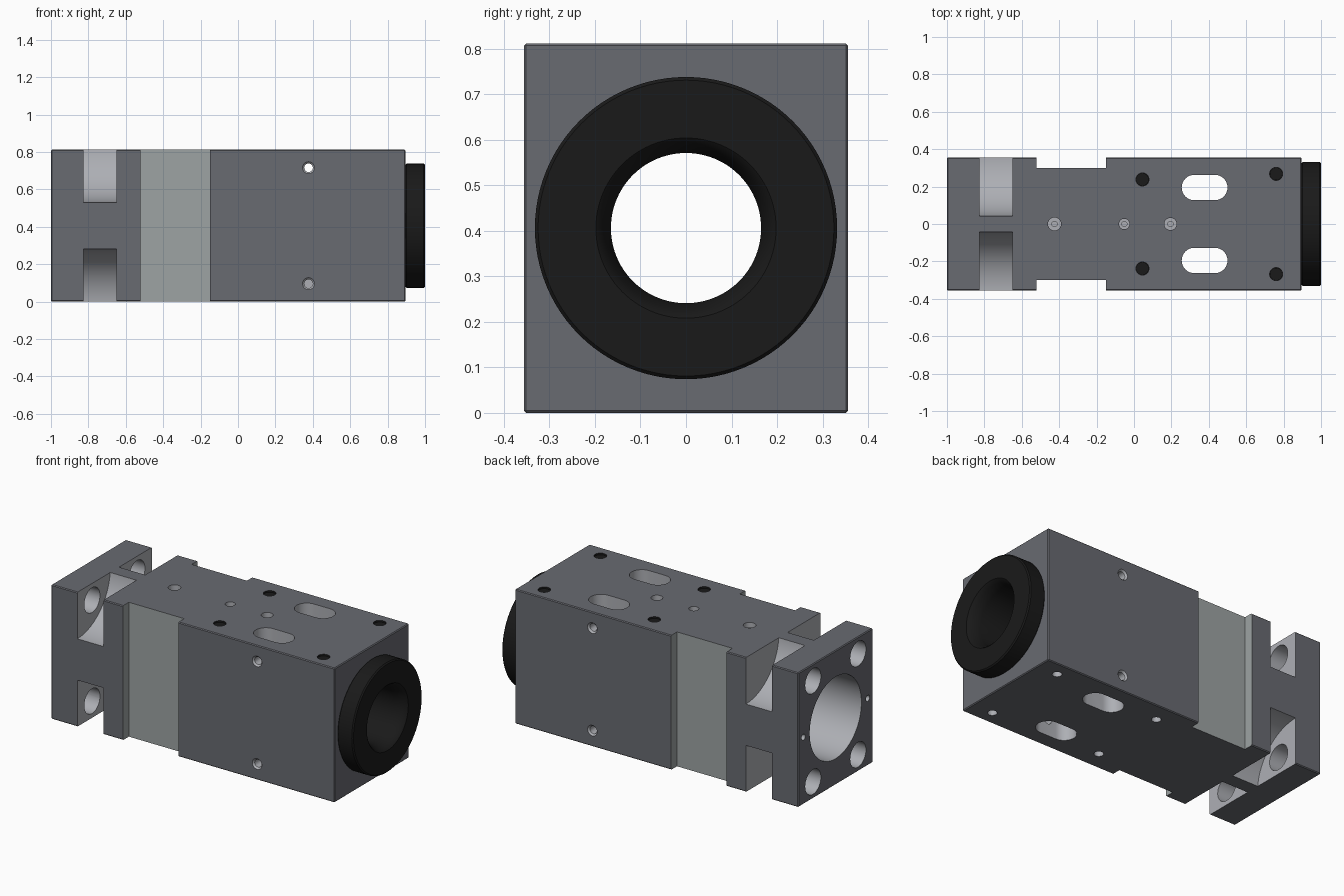
import bpy, bmesh, math
from mathutils import Matrix, Vector

if "Cube" in bpy.data.objects:
    bpy.data.objects.remove(bpy.data.objects["Cube"])

H = 0.812
CZ = H / 2


def material(name, rgb):
    m = bpy.data.materials.new(name)
    m.diffuse_color = (*rgb, 1)
    m.use_nodes = True
    m.node_tree.nodes["Principled BSDF"].inputs["Base Color"].default_value = m.diffuse_color
    return m


BODY = material("dark_grey", (0.14, 0.145, 0.165))
METAL = material("machined_grey", (0.42, 0.43, 0.46))
RECESS = material("recess_grey", (0.34, 0.37, 0.37))
BLACK = material("black", (0.01, 0.01, 0.01))


def finish(bm, name, mat):
    bmesh.ops.recalc_face_normals(bm, faces=bm.faces)
    me = bpy.data.meshes.new(name)
    bm.to_mesh(me)
    bm.free()
    me.materials.append(mat)
    ob = bpy.data.objects.new(name, me)
    bpy.context.collection.objects.link(ob)
    return ob


def box(name, lo, hi, mat):
    lo, hi = Vector(lo), Vector(hi)
    bm = bmesh.new()
    bmesh.ops.create_cube(bm, size=1, matrix=Matrix.Translation((lo + hi) / 2)
                          @ Matrix.Diagonal((*(hi - lo), 1)))
    return finish(bm, name, mat)


def rod(name, axis, start, end, r, mat, r2=None, seg=32):
    a, b = Vector(start), Vector(end)
    turn = {"x": Matrix.Rotation(math.pi / 2, 4, "Y"),
            "y": Matrix.Rotation(-math.pi / 2, 4, "X"),
            "z": Matrix.Identity(4)}[axis]
    bm = bmesh.new()
    bmesh.ops.create_cone(bm, cap_ends=True, segments=seg, radius1=r,
                          radius2=r if r2 is None else r2, depth=(b - a).length,
                          matrix=Matrix.Translation((a + b) / 2) @ turn)
    return finish(bm, name, mat)


def slot(name, x0, x1, y, r, z0, z1, mat):
    bm = bmesh.new()
    vs = []
    for cx, a0 in ((x1 - r, -90), (x0 + r, 90)):
        for i in range(17):
            a = math.radians(a0 + i * 180 / 16)
            vs.append(bm.verts.new((cx + r * math.cos(a), y + r * math.sin(a), z0)))
    f = bm.faces.new(vs)
    ext = bmesh.ops.extrude_face_region(bm, geom=[f])
    top = [v for v in ext["geom"] if isinstance(v, bmesh.types.BMVert)]
    bmesh.ops.translate(bm, verts=top, vec=(0, 0, z1 - z0))
    return finish(bm, name, mat)


def smooth(ob):
    bpy.ops.object.select_all(action="DESELECT")
    ob.select_set(True)
    bpy.context.view_layer.objects.active = ob
    bpy.ops.object.shade_smooth_by_angle(angle=math.radians(30))


def cut(target, cutter):
    bpy.context.view_layer.objects.active = target
    m = target.modifiers.new("cut", "BOOLEAN")
    m.operation, m.object, m.solver = "DIFFERENCE", cutter, "EXACT"
    m.material_mode = "TRANSFER"
    bpy.ops.object.modifier_apply(modifier=m.name)
    bpy.data.objects.remove(cutter)


# Housing block with slightly broken edges
body = box("housing", (-1, -0.356, 0), (0.895, 0.356, H), BODY)
bpy.context.view_layer.objects.active = body
bev = body.modifiers.new("bevel", "BEVEL")
bev.width, bev.segments = 0.005, 1
bpy.ops.object.modifier_apply(modifier=bev.name)

# Main bore
cut(body, rod("c", "x", (-1.1, 0, CZ), (1, 0, CZ), 0.247, METAL, seg=96))

for s in (-1, 1):
    # Side recess and elongated windows
    cut(body, box("c", (-0.52, min(s * 0.3, s * 0.5), -0.1),
                  (-0.15, max(s * 0.3, s * 0.5), H + 0.1), RECESS))
    cut(body, slot("c", 0.255, 0.50, s * 0.195, 0.068, -0.1, H + 0.1, METAL))
    # Small locating hole in the flange face
    cut(body, rod("c", "x", (-1.1, s * 0.307, CZ), (-0.92, s * 0.307, CZ), 0.018, METAL))
    # Cross holes with chamfered mouths
    z = CZ + s * 0.31
    cut(body, rod("c", "y", (0.377, -0.5, z), (0.377, 0.5, z), 0.023, METAL))
    for t in (-1, 1):
        ends = ((0.377, -0.357, z), (0.377, -0.345, z)) if t < 0 else ((0.377, 0.345, z), (0.377, 0.357, z))
        r1, r2 = (0.033, 0.022) if t < 0 else (0.022, 0.033)
        cut(body, rod("c", "y", *ends, r1, METAL, r2))
        # Scooped corner pocket and the bolt hole leading into it
        cut(body, rod("c", "x", (-0.825, s * 0.355, CZ + t * 0.44),
                      (-0.65, s * 0.355, CZ + t * 0.44), 0.315, METAL, seg=96))
        cut(body, rod("c", "x", (-1.1, s * 0.215, CZ + t * 0.305),
                      (-0.75, s * 0.215, CZ + t * 0.305), 0.075, METAL))

# Mounting holes, open below and plugged black on top
for x, y in ((0.045, 0.238), (0.76, 0.268)):
    for s in (-1, 1):
        cut(body, rod("c", "z", (x, s * y, -0.1), (x, s * y, 0.12), 0.026, METAL))
        cut(body, rod("c", "z", (x, s * y, H - 0.1), (x, s * y, H + 0.1), 0.035, BLACK))
        side = "front" if s < 0 else "back"
        smooth(rod(f"plug_{side}", "z", (x, s * y, H - 0.1), (x, s * y, H - 0.01), 0.034, BLACK))

# Stepped holes along the top centre line
for x, r in ((-0.425, 0.035), (-0.052, 0.028), (0.195, 0.033)):
    cut(body, rod("c", "z", (x, 0, H - 0.03), (x, 0, H + 0.1), r, METAL))
    cut(body, rod("c", "z", (x, 0, H - 0.12), (x, 0, H), 0.014, METAL))
smooth(body)

# Black end ring with its sleeve, lathed about the x axis
profile = [(0.60, 0.165), (0.60, 0.246), (0.896, 0.246), (0.896, 0.326), (0.902, 0.332),
           (0.993, 0.332), (1.0, 0.325), (1.0, 0.198), (0.993, 0.190), (0.975, 0.180),
           (0.955, 0.172), (0.93, 0.165)]
bm = bmesh.new()
pts = [bm.verts.new((x, 0, CZ + r)) for x, r in profile]
edges = [bm.edges.new((pts[i], pts[(i + 1) % len(pts)])) for i in range(len(pts))]
bmesh.ops.spin(bm, geom=pts + edges, cent=(0, 0, CZ), axis=(1, 0, 0),
               angle=2 * math.pi, steps=96, use_duplicate=False)
bmesh.ops.remove_doubles(bm, verts=bm.verts, dist=1e-4)
smooth(finish(bm, "end_ring", BLACK))
